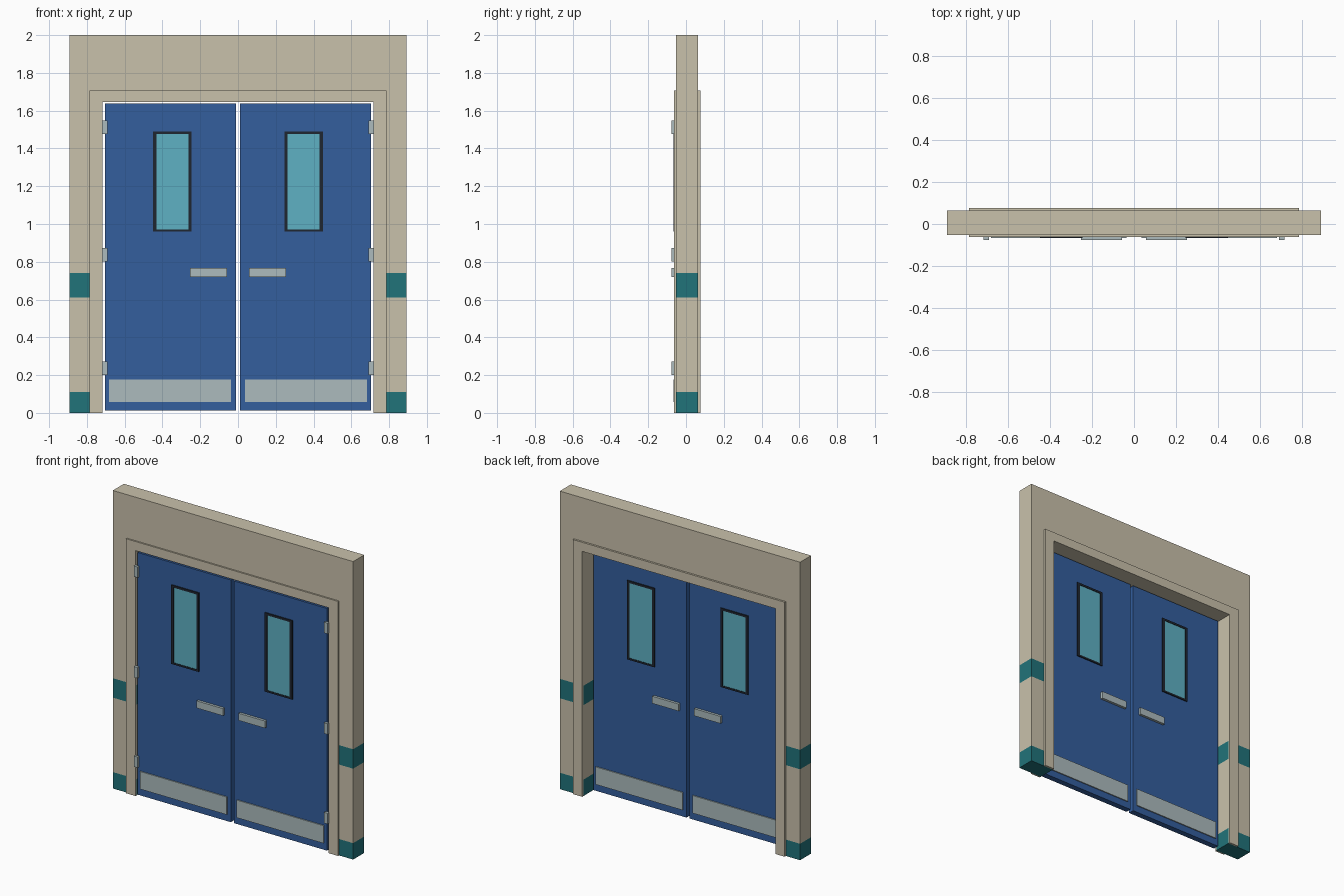
import bpy, bmesh
from mathutils import Vector

if "Cube" in bpy.data.objects:
    bpy.data.objects.remove(bpy.data.objects["Cube"])


def material(name, r, g, b):
    lin = [(c / 255 / 12.92) if c < 11 else ((c / 255 + 0.055) / 1.055) ** 2.4 for c in (r, g, b)]
    m = bpy.data.materials.new(name)
    m.diffuse_color = (*lin, 1)
    m.use_nodes = True
    m.node_tree.nodes["Principled BSDF"].inputs["Base Color"].default_value = m.diffuse_color
    return m


CREAM = material("cream_wall", 201, 193, 171)
TEAL = material("teal_band", 33, 115, 122)
BLUE = material("door_blue", 51, 94, 158)
DARK = material("dark_window_frame", 31, 38, 48)
GLASS = material("aqua_glass", 94, 177, 196)
METAL = material("brushed_metal", 172, 187, 189)


def finish(name, bm, *mats):
    bmesh.ops.recalc_face_normals(bm, faces=bm.faces)
    me = bpy.data.meshes.new(name)
    bm.to_mesh(me)
    bm.free()
    for m in mats:
        me.materials.append(m)
    ob = bpy.data.objects.new(name, me)
    bpy.context.collection.objects.link(ob)
    return ob


def box(name, x, y, z, mat):
    bm = bmesh.new()
    bmesh.ops.create_cube(bm, size=1)
    for v in bm.verts:
        v.co = [r[0] if c < 0 else r[1] for c, r in zip(v.co, (x, y, z))]
    return finish(name, bm, mat)


def extrude_y(points, y0, y1):
    """Front-view outline(x, z) extruded from y0 to y1."""
    bm = bmesh.new()
    face = bm.faces.new([bm.verts.new((x, y0, z)) for x, z in points])
    ext = bmesh.ops.extrude_face_region(bm, geom=[face])
    verts = [g for g in ext["geom"] if isinstance(g, bmesh.types.BMVert)]
    bmesh.ops.translate(bm, vec=(0, y1 - y0, 0), verts=verts)
    return bm


def arch(outer_x, outer_z, inner_x, inner_z):
    return [(-outer_x, 0), (-outer_x, outer_z), (outer_x, outer_z), (outer_x, 0),
            (inner_x, 0), (inner_x, inner_z), (-inner_x, inner_z), (-inner_x, 0)]


OPEN_X, OPEN_Z = 0.717, 1.647
WALL_Y = (-0.053, 0.064)
DOOR_Y = (-0.06, -0.021)

# Wall around the opening, with teal bands cut in by height
bm = extrude_y(arch(0.892, 2.0, OPEN_X, OPEN_Z), *WALL_Y)
for h in (0.11, 0.61, 0.74):
    bmesh.ops.bisect_plane(bm, geom=bm.verts[:] + bm.edges[:] + bm.faces[:],
                           plane_co=Vector((0, 0, h)), plane_no=Vector((0, 0, 1)))
for f in bm.faces:
    z = f.calc_center_bounds().z
    f.material_index = int(z < 0.11 or 0.61 < z < 0.74)
finish("wall", bm, CREAM, TEAL)

# Casing on both faces of the wall
for side, y0, y1 in (("front", -0.063, WALL_Y[0]), ("back", WALL_Y[1], 0.077)):
    finish(side + "_casing", extrude_y(arch(0.787, 1.708, OPEN_X, OPEN_Z), y0, y1), CREAM)


def span(s, a, b):
    return tuple(sorted((s * a, s * b)))


for label, s in (("left", -1), ("right", 1)):
    # Door leaf
    box(label + "_door", span(s, 0.011, 0.703), DOOR_Y, (0.012, 1.637), BLUE)

    # Window: pane through the leaf, dark frame proud on both faces
    box(label + "_window_glass", span(s, 0.263, 0.431), (-0.064, -0.017), (0.972, 1.476), GLASS)
    for side, y in (("front", (-0.067, -0.06)), ("back", (-0.021, -0.014))):
        parts = ((0.245, 0.263, 0.96, 1.49), (0.431, 0.449, 0.96, 1.49),
                 (0.263, 0.431, 0.96, 0.972), (0.263, 0.431, 1.476, 1.49))
        for n, (x0, x1, z0, z1) in zip(("inner", "outer", "bottom", "top"), parts):
            box(f"{label}_{side}_window_frame_{n}", span(s, x0, x1), y, (z0, z1), DARK)
        # Kick plate
        box(f"{label}_{side}_kick_plate", span(s, 0.037, 0.682), y, (0.058, 0.176), METAL)

    # Push bars on both faces
    for side, y in (("front", (-0.077, -0.06)), ("back", (-0.021, -0.004))):
        box(f"{label}_{side}_push_bar", span(s, 0.058, 0.254), y, (0.72, 0.768), METAL)

    # Hinges
    for n, z in (("lower", 0.237), ("middle", 0.838), ("upper", 1.513)):
        box(f"{label}_{n}_hinge", span(s, 0.692, 0.719), (-0.077, -0.058), (z - 0.036, z + 0.036), METAL)
